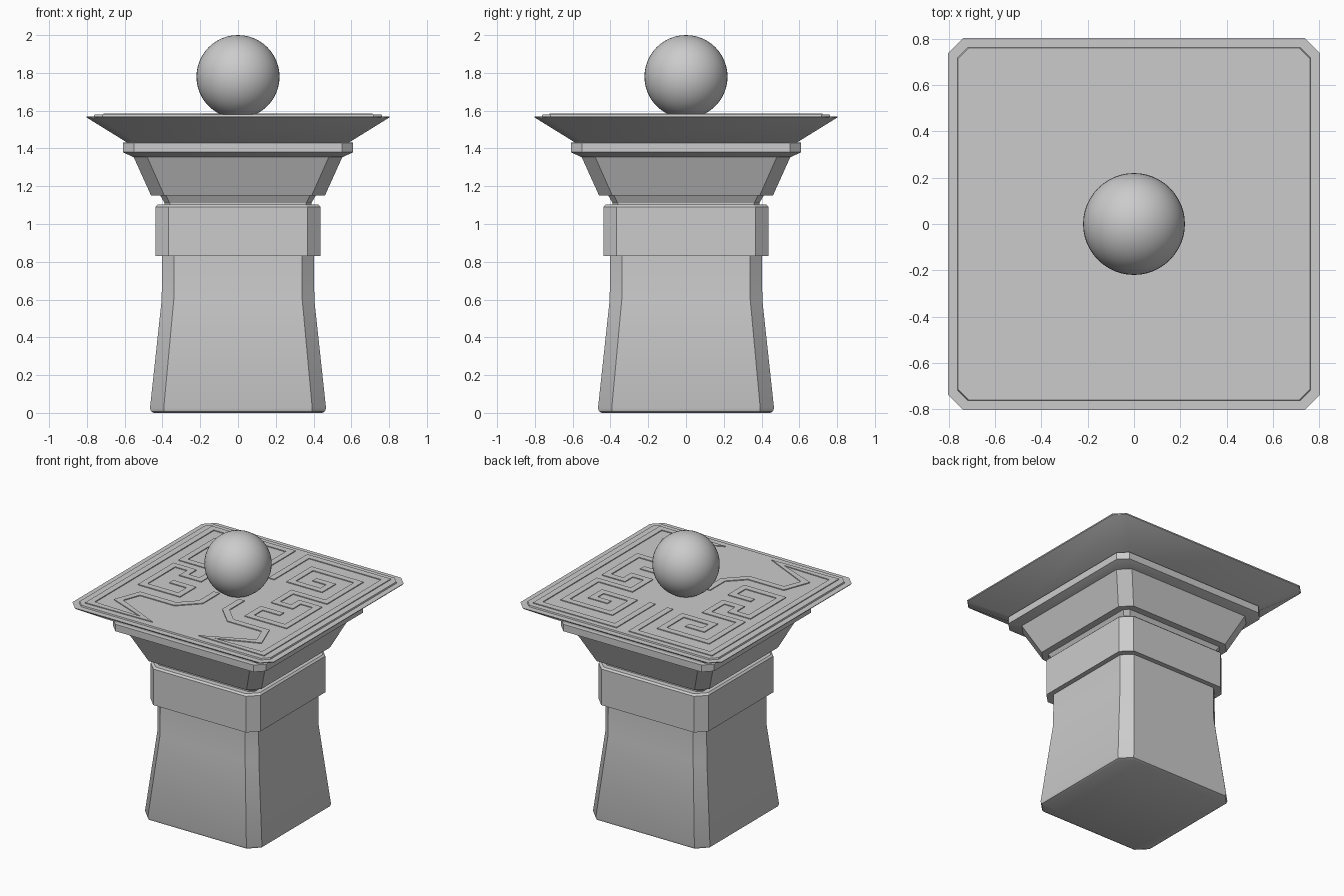
import bpy, math
from mathutils import Vector

if "Cube" in bpy.data.objects:
    bpy.data.objects.remove(bpy.data.objects["Cube"])


def make_object(name, verts, faces, smooth=True):
    mesh = bpy.data.meshes.new(name)
    mesh.from_pydata(verts, [], faces)
    mesh.update()
    obj = bpy.data.objects.new(name, mesh)
    bpy.context.collection.objects.link(obj)
    if smooth:
        bpy.ops.object.select_all(action='DESELECT')
        obj.select_set(True)
        bpy.context.view_layer.objects.active = obj
        bpy.ops.object.shade_smooth_by_angle(angle=math.radians(30))
    return obj


def loft(name, rings):
    """Stack of corner-cut squares, each given as (half width, corner cut, z)."""
    verts, faces = [], []
    for h, c, z in rings:
        k = h - c
        verts += [(x, y, z) for x, y in ((h, -k), (h, k), (k, h), (-k, h),
                                         (-h, k), (-h, -k), (-k, -h), (k, -h))]
    for r in range(len(rings) - 1):
        for i in range(8):
            a, b = r * 8 + i, r * 8 + (i + 1) % 8
            faces.append((a, b, b + 8, a + 8))
    faces.append(tuple(reversed(range(8))))
    faces.append(tuple(range(len(verts) - 8, len(verts))))
    return make_object(name, verts, faces)


def ribbon(name, points, width, z0, z1):
    """Flat raised strip following a path, with mitred corners, mirrored in x."""
    pts = [Vector(p) for p in points]
    verts, faces = [], []
    for i, p in enumerate(pts):
        d0 = (p - pts[max(i - 1, 0)]).normalized() if i else (pts[1] - p).normalized()
        d1 = (pts[i + 1] - p).normalized() if i < len(pts) - 1 else d0
        n0, n1 = Vector((-d0.y, d0.x)), Vector((-d1.y, d1.x))
        m = (n0 + n1).normalized()
        off = m * (width / 2 / max(m.dot(n0), 0.4))
        l, r = p + off, p - off
        verts += [(l.x, l.y, z0), (r.x, r.y, z0), (r.x, r.y, z1), (l.x, l.y, z1)]
    for i in range(len(pts) - 1):
        for j in range(4):
            a, b = i * 4 + j, i * 4 + (j + 1) % 4
            faces.append((a, b, b + 4, a + 4))
    e = len(verts) - 4
    faces += [(3, 2, 1, 0), (e, e + 1, e + 2, e + 3)]
    obj = make_object(name, verts, faces, smooth=False)
    obj.modifiers.new("Mirror", 'MIRROR').use_mirror_merge = False
    return obj


# Tapered pillar with a rounded foot
loft("pillar", [(0.445, 0.07, 0), (0.46, 0.07, 0.008), (0.466, 0.073, 0.025),
                (0.404, 0.064, 0.60), (0.402, 0.063, 0.84)])

# Collar around the pillar
loft("collar", [(0.437, 0.068, 0.83), (0.437, 0.068, 1.09), (0.425, 0.066, 1.102)])

# Neck and flared capital
loft("neck", [(0.388, 0.028, 1.09), (0.388, 0.028, 1.11), (0.414, 0.03, 1.155)])
loft("capital", [(0.46, 0.07, 1.15), (0.555, 0.072, 1.36)])
loft("moulding", [(0.555, 0.06, 1.355), (0.61, 0.06, 1.38),
                  (0.61, 0.06, 1.43), (0.587, 0.055, 1.432)])

# Wide table top with a raised panel
loft("table_top", [(0.585, 0.055, 1.43), (0.80, 0.065, 1.563), (0.803, 0.065, 1.57)])
loft("top_panel", [(0.765, 0.045, 1.56), (0.76, 0.045, 1.58)])

# Shallow key pattern on the panel
ribbon("border_pattern", [(0.07, 0.28), (0.07, 0.70), (0.69, 0.70), (0.69, -0.70),
                          (0.24, -0.70), (0.56, -0.56), (0.50, -0.40), (0.22, -0.40),
                          (0.10, -0.28), (0.10, -0.10)], 0.045, 1.575, 1.586)
ribbon("key_pattern", [(0.31, 0.43), (0.44, 0.43), (0.44, 0.32), (0.20, 0.32),
                       (0.20, 0.56), (0.57, 0.56), (0.57, 0.19), (0.30, 0.19),
                       (0.30, 0.00), (0.43, 0.00), (0.43, 0.09), (0.57, 0.09),
                       (0.57, -0.27), (0.28, -0.27), (0.28, -0.13), (0.44, -0.13)],
       0.045, 1.575, 1.586)

# Ball resting on the table
bpy.ops.mesh.primitive_uv_sphere_add(segments=48, ring_count=24, radius=0.22,
                                     location=(0, 0, 1.78))
ball = bpy.context.object
ball.name = "ball"
bpy.ops.object.shade_smooth()
